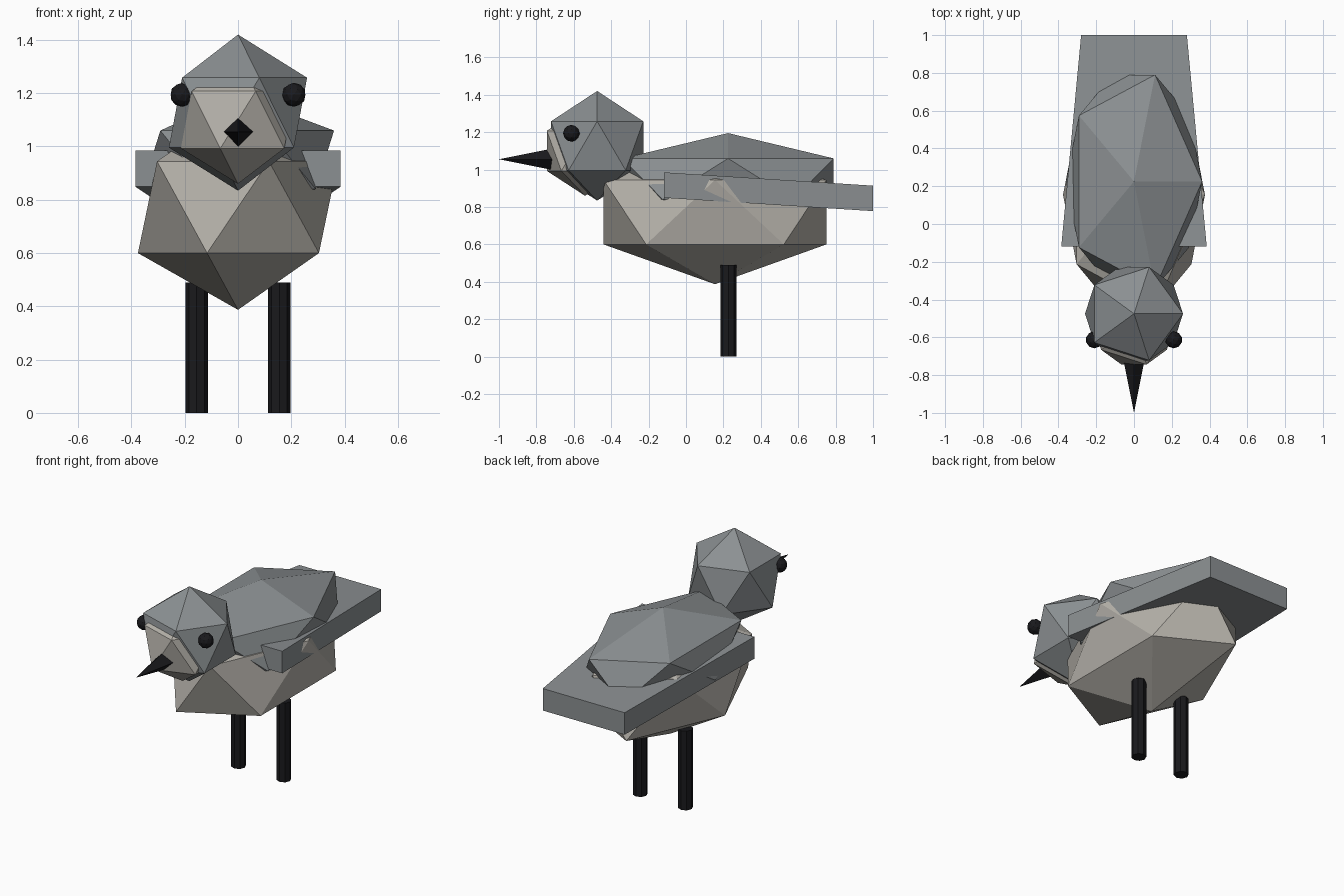
import bpy, bmesh, math
from mathutils import Matrix, Vector

if "Cube" in bpy.data.objects:
    bpy.data.objects.remove(bpy.data.objects["Cube"])


def material(name, rgb):
    m = bpy.data.materials.new(name)
    m.diffuse_color = (*rgb, 1)
    m.use_nodes = True
    m.node_tree.nodes["Principled BSDF"].inputs["Base Color"].default_value = m.diffuse_color
    return m


SLATE = material("slate", (0.26, 0.28, 0.29))
PALE = material("pale", (0.46, 0.44, 0.40))
BLACK = material("black", (0.01, 0.01, 0.012))


def finish(bm, name, mat):
    me = bpy.data.meshes.new(name)
    bm.to_mesh(me)
    bm.free()
    me.materials.append(mat)
    ob = bpy.data.objects.new(name, me)
    bpy.context.collection.objects.link(ob)
    return ob


def ball(name, centre, radii, mat, detail=1):
    bm = bmesh.new()
    bmesh.ops.create_icosphere(
        bm, subdivisions=detail, radius=1,
        matrix=Matrix.Translation(centre) @ Matrix.Diagonal((*radii, 1)))
    return finish(bm, name, mat)


def cone(name, centre, r1, r2, depth, sides, mat, rot=Matrix.Identity(4)):
    bm = bmesh.new()
    bmesh.ops.create_cone(
        bm, cap_ends=True, segments=sides, radius1=r1, radius2=r2,
        depth=depth, matrix=Matrix.Translation(centre) @ rot)
    return finish(bm, name, mat)


# Body: pale belly with a slate back on top
ball("belly", (0, 0.155, 0.772), (0.42, 0.70, 0.385), PALE)
ball("back", (0, 0.225, 0.95), (0.403, 0.664, 0.245), SLATE)

# Head with a pale face pushed through its front
ball("head", (0, -0.475, 1.127), (0.29, 0.29, 0.293), SLATE)
ball("face", (0, -0.54, 1.10), (0.24, 0.24, 0.24), PALE)

# Beak: four-sided spike pointing forward
cone("beak", (0, -0.85, 1.055), 0.06, 0, 0.30, 4, BLACK,
     Matrix.Rotation(math.pi / 2, 4, 'X'))

# Eyes and legs on both sides
for side, s in (("left", -1), ("right", 1)):
    ball(side + "_eye", (s * 0.21, -0.613, 1.194), (0.045,) * 3, BLACK, 2)
    cone(side + "_leg", (s * 0.155, 0.227, 0.245), 0.042, 0.042, 0.49, 8, BLACK)

# Wings and tail: one tapered slab sloping down to the rear
bm = bmesh.new()
bmesh.ops.create_cube(bm, size=2)
for v in bm.verts:
    x, y, z = v.co
    if y < 0:
        v.co = Vector((x * 0.385, -0.118, 0.917 + z * 0.068))
    else:
        v.co = Vector((x * 0.28, 1.0, 0.846 + z * 0.068))
finish(bm, "wings_and_tail", SLATE)
